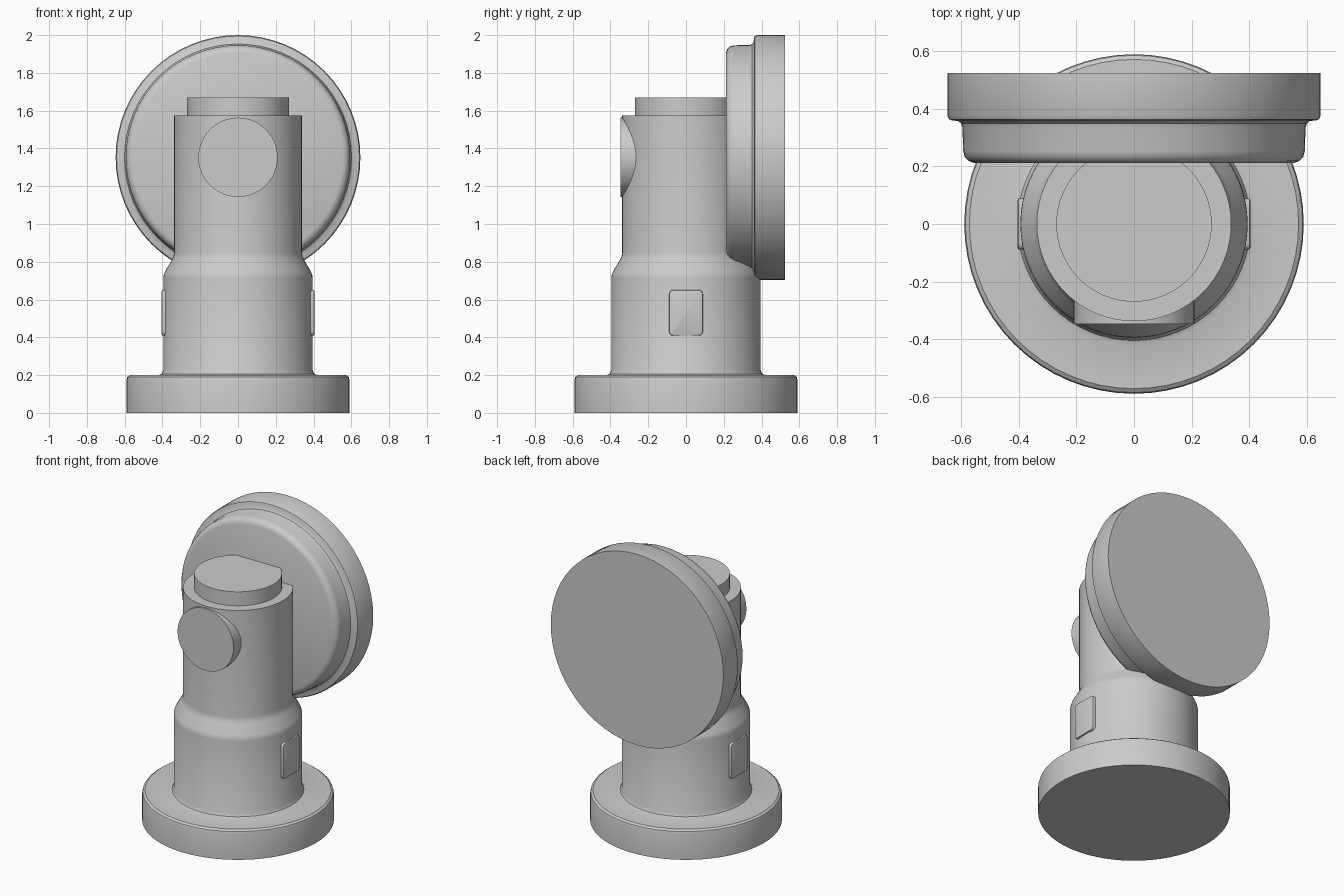
import bpy, bmesh, math
from mathutils import Matrix

if "Cube" in bpy.data.objects:
    bpy.data.objects.remove(bpy.data.objects["Cube"])


def finish(name, bm, location=(0, 0, 0)):
    bmesh.ops.recalc_face_normals(bm, faces=bm.faces)
    mesh = bpy.data.meshes.new(name)
    bm.to_mesh(mesh)
    bm.free()
    obj = bpy.data.objects.new(name, mesh)
    obj.location = location
    bpy.context.collection.objects.link(obj)
    bpy.ops.object.select_all(action='DESELECT')
    obj.select_set(True)
    bpy.context.view_layer.objects.active = obj
    bpy.ops.object.shade_smooth_by_angle(angle=math.radians(35))
    return obj


def lathe(name, profile, segments=64, along_y=False, location=(0, 0, 0)):
    """Revolve (radius, height) points; along_y lays the axis along +y."""
    bm = bmesh.new()
    rings = [[bm.verts.new((r * math.cos(2 * math.pi * i / segments),
                            r * math.sin(2 * math.pi * i / segments), h))
              for i in range(segments)] for r, h in profile]
    for a, b in zip(rings, rings[1:]):
        for i in range(segments):
            j = (i + 1) % segments
            bm.faces.new((a[i], a[j], b[j], b[i]))
    bm.faces.new(rings[0][::-1])
    bm.faces.new(rings[-1])
    if along_y:
        bm.transform(Matrix.Rotation(-math.pi / 2, 4, 'X'))
    return finish(name, bm, location)


# Flanged base, lower barrel, sloped shoulder and neck
lathe("base_and_barrel", [
    (0.59, 0), (0.59, 0.175), (0.586, 0.19), (0.572, 0.2),
    (0.422, 0.2), (0.405, 0.206), (0.395, 0.225),
    (0.395, 0.715), (0.393, 0.73), (0.386, 0.748),
    (0.35, 0.81), (0.341, 0.83), (0.338, 0.85), (0.338, 1.575)])

# Raised cap on top of the neck
lathe("top_cap", [(0.27, 1.55), (0.27, 1.67)])

# Stepped disc at the back
lathe("rear_disc", [
    (0.555, 0.212), (0.575, 0.219), (0.588, 0.233), (0.594, 0.255),
    (0.596, 0.335), (0.601, 0.35), (0.612, 0.358), (0.632, 0.36),
    (0.643, 0.364), (0.648, 0.375), (0.648, 0.525)],
    along_y=True, location=(0, 0, 1.352))

# Round knob on the front of the neck
lathe("front_knob", [(0.21, -0.348), (0.21, -0.2)],
      segments=48, along_y=True, location=(0, 0, 1.353))

# Rounded pads on both sides of the barrel
for side, label in ((-1, "left"), (1, "right")):
    bm = bmesh.new()
    bmesh.ops.create_cube(bm, size=1, matrix=Matrix.Diagonal((0.055, 0.178, 0.242, 1)))
    corners = [e for e in bm.edges
               if abs(e.verts[0].co.x - e.verts[1].co.x) > 0.01]
    bmesh.ops.bevel(bm, geom=corners, offset=0.022, segments=4,
                    profile=0.5, affect='EDGES')
    rim = [e for e in bm.edges if all(v.co.x * side > 0.027 for v in e.verts)]
    bmesh.ops.bevel(bm, geom=rim, offset=0.006, segments=2,
                    profile=0.5, affect='EDGES')
    finish(label + "_side_pad", bm, (side * 0.3765, 0, 0.53))
